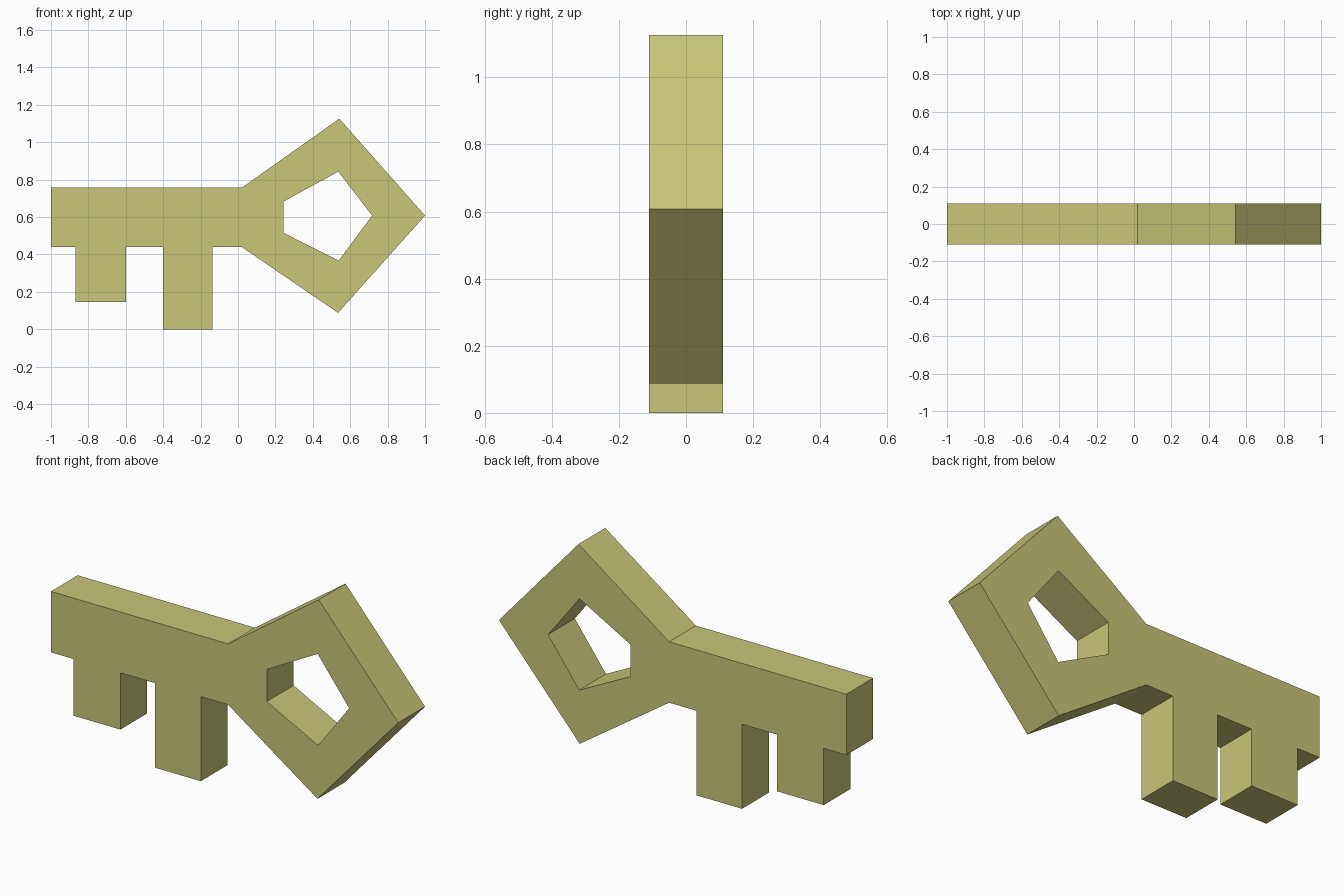
import bpy
import math

if "Cube" in bpy.data.objects:
    bpy.data.objects.remove(bpy.data.objects["Cube"])

HALF_DEPTH = 0.11

# Outer silhouette: shank, two teeth and five-sided bow (x, z)
outline = [
    (-1.0, 0.757), (-1.0, 0.44),
    (-0.87, 0.44), (-0.87, 0.145), (-0.60, 0.145), (-0.60, 0.44),
    (-0.40, 0.44), (-0.40, 0.0), (-0.137, 0.0), (-0.137, 0.44),
    (0.02, 0.44), (0.535, 0.088), (1.0, 0.608), (0.542, 1.126), (0.02, 0.757),
]
# Pentagonal hole in the bow
hole = [(0.243, 0.683), (0.536, 0.843), (0.717, 0.608), (0.538, 0.367), (0.243, 0.516)]


def add_loop(curve, points):
    spline = curve.splines.new('POLY')
    spline.points.add(len(points) - 1)
    for p, (x, z) in zip(spline.points, points):
        p.co = (x, z, 0, 1)
    spline.use_cyclic_u = True


# Filled flat profile, extruded to both sides
profile = bpy.data.curves.new("key", 'CURVE')
profile.dimensions = '2D'
profile.fill_mode = 'BOTH'
profile.extrude = HALF_DEPTH
add_loop(profile, outline)
add_loop(profile, hole)

key = bpy.data.objects.new("key", profile)
bpy.context.collection.objects.link(key)
key.rotation_euler = (math.pi / 2, 0, 0)

# Turn the profile into a clean, flat-shaded mesh
bpy.context.view_layer.objects.active = key
key.select_set(True)
bpy.ops.object.convert(target='MESH')
bpy.ops.object.transform_apply(location=False, rotation=True, scale=False)
bpy.ops.object.mode_set(mode='EDIT')
bpy.ops.mesh.select_all(action='SELECT')
bpy.ops.mesh.remove_doubles(threshold=0.0005)
bpy.ops.mesh.normals_make_consistent(inside=False)
bpy.ops.object.mode_set(mode='OBJECT')
bpy.ops.object.shade_flat()

# Olive brass colour
brass = bpy.data.materials.new("olive_brass")
brass.diffuse_color = (0.58, 0.57, 0.19, 1)
brass.use_nodes = True
brass.node_tree.nodes["Principled BSDF"].inputs["Base Color"].default_value = brass.diffuse_color
key.data.materials.clear()
key.data.materials.append(brass)
